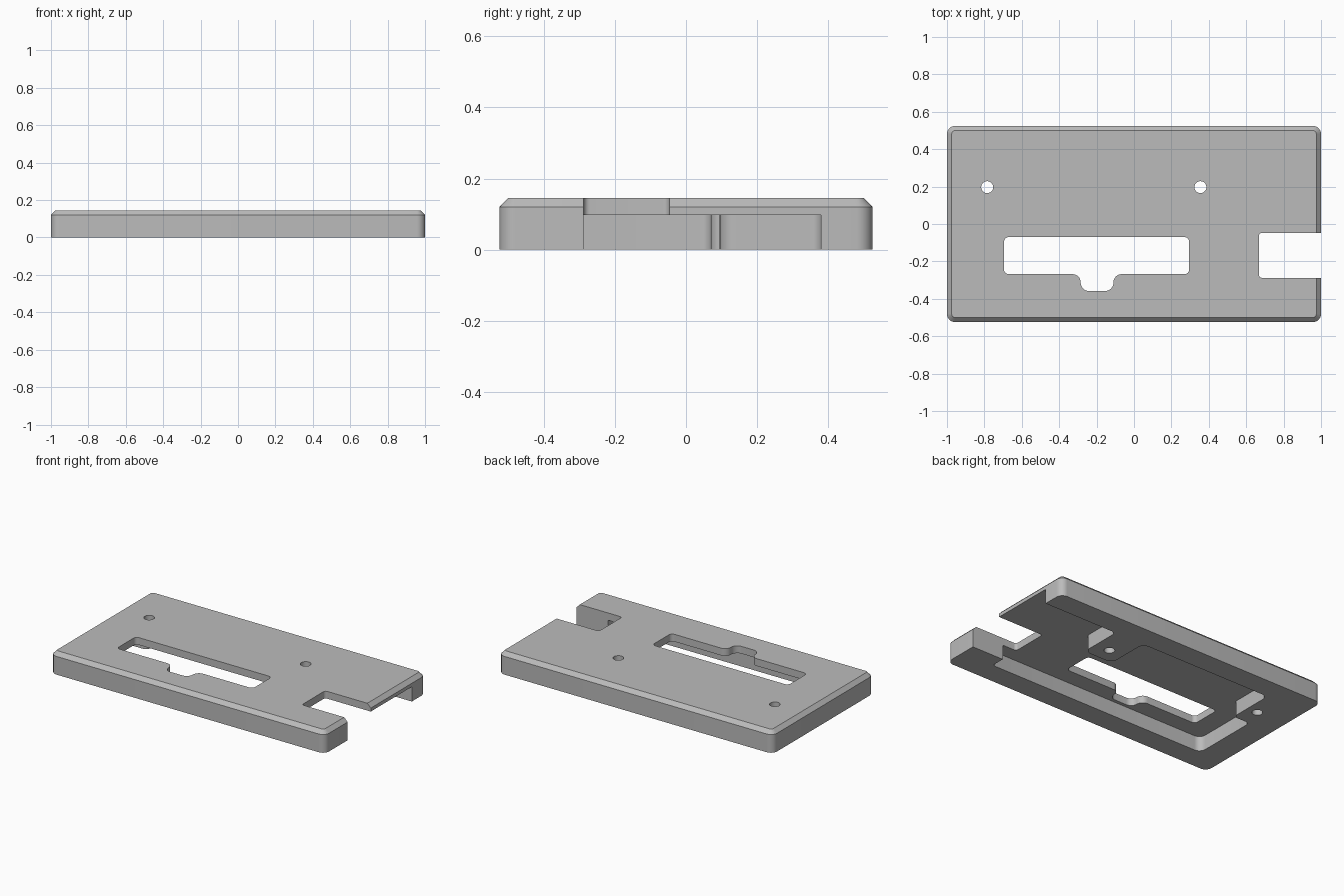
import bpy
import bmesh
import math
from mathutils import Vector

if "Cube" in bpy.data.objects:
    bpy.data.objects.remove(bpy.data.objects["Cube"], do_unlink=True)

HEIGHT, CHAMFER, CEILING = 0.145, 0.025, 0.097
SIDE = 0.525                        # half depth of the plate
OPEN_FRONT, OPEN_BACK = -0.288, 0.38    # underside opening in the right edge
NOTCH_BACK, NOTCH_END = -0.047, 0.667   # connector notch
STEP = 0.77                         # where the pocket widens behind the front leg
R = 0.045


def rounded(corners, steps=8):
    """Outline through (x, y, radius) corners; radius 0 keeps a corner sharp."""
    outline = []
    for i, (x, y, r) in enumerate(corners):
        p = Vector((x, y))
        if r == 0:
            outline.append(p)
            continue
        a = (Vector(corners[i - 1][:2]) - p).normalized()
        b = (Vector(corners[(i + 1) % len(corners)][:2]) - p).normalized()
        half = a.angle(b) / 2
        centre = p + (a + b).normalized() * (r / math.sin(half))
        start = p + a * (r / math.tan(half)) - centre
        end = p + b * (r / math.tan(half)) - centre
        first = math.atan2(start.y, start.x)
        sweep = math.remainder(math.atan2(end.y, end.x) - first, math.tau)
        for k in range(steps + 1):
            t = first + sweep * k / steps
            outline.append(centre + Vector((math.cos(t), math.sin(t))) * r)
    return outline


def circle(x, y, r, sides=32):
    return [Vector((x + r * math.cos(k * math.tau / sides),
                    y + r * math.sin(k * math.tau / sides))) for k in range(sides)]


def ring(bm, outline, z):
    return [bm.verts.new((p.x, p.y, z)) for p in outline]


def walls(bm, *layers):
    """Side faces through stacked (outline, z) layers."""
    rings = [ring(bm, outline, z) for outline, z in layers]
    for low, high in zip(rings, rings[1:]):
        for i in range(len(low)):
            bm.faces.new((low[i - 1], low[i], high[i], high[i - 1]))


def cap(bm, z, *outlines):
    """Flat face at height z; outlines after the first are holes."""
    edges = []
    for outline in outlines:
        loop = ring(bm, outline, z)
        edges += [bm.edges.new((loop[i - 1], loop[i])) for i in range(len(loop))]
    bmesh.ops.triangle_fill(bm, edges=edges, use_beauty=True, normal=(0, 0, 1))


def top_outline(inset, radius):
    """Plate outline with the connector notch cut into its right edge."""
    x, y = 1 - inset, SIDE - inset
    return rounded([
        (x, OPEN_BACK, 0), (x, y, radius), (-x, y, radius),
        (-x, -y, radius), (x, -y, radius), (x, OPEN_FRONT, 0),
        (STEP, OPEN_FRONT, 0), (NOTCH_END, OPEN_FRONT, 0.018),
        (NOTCH_END, NOTCH_BACK, 0.018), (x, NOTCH_BACK, 0),
    ])


# Underside pocket edge, stepped around the two screw bosses
pocket = [
    (STEP, OPEN_FRONT, 0), (STEP, -0.38, 0.02),
    (-0.83, -0.38, R), (-0.83, 0.07, 0.03), (-0.71, 0.07, 0.03),
    (-0.71, OPEN_BACK, R), (0.25, OPEN_BACK, R), (0.25, 0.095, R),
    (0.46, 0.095, R), (0.46, OPEN_BACK, 0.03), (1, OPEN_BACK, 0),
]

# Rim and bosses that touch the ground
rim = rounded([(1, OPEN_FRONT, 0)] + pocket + [
    (1, SIDE, R), (-1, SIDE, R), (-1, -SIDE, R), (1, -SIDE, R),
])

# Pocket ceiling, without the connector notch
ceiling = rounded(pocket + [
    (1, NOTCH_BACK, 0), (NOTCH_END, NOTCH_BACK, 0.018), (NOTCH_END, OPEN_FRONT, 0.018),
])

# Display window with a rounded tab on its front edge
window = rounded([
    (-0.695, -0.07, 0.025), (-0.695, -0.268, 0.025), (-0.285, -0.268, 0.044),
    (-0.285, -0.358, 0.044), (-0.11, -0.358, 0.044), (-0.11, -0.268, 0.044),
    (0.295, -0.268, 0.025), (0.295, -0.07, 0.025),
])

screw_holes = [circle(x, 0.197, 0.032) for x in (-0.785, 0.355)]
upper, top = top_outline(0, R), top_outline(CHAMFER, 0.02)

# Assemble the walls and flat faces into one closed shell
bm = bmesh.new()
walls(bm, (rim, 0), (rim, CEILING))
walls(bm, (upper, CEILING), (upper, HEIGHT - CHAMFER), (top, HEIGHT))
walls(bm, (window, CEILING), (window, HEIGHT))
for hole in screw_holes:
    walls(bm, (hole, 0), (hole, HEIGHT))
cap(bm, 0, rim, *screw_holes)
cap(bm, CEILING, ceiling, window)
cap(bm, HEIGHT, top, window, *screw_holes)
bmesh.ops.remove_doubles(bm, verts=bm.verts, dist=0.00002)
bmesh.ops.recalc_face_normals(bm, faces=bm.faces)

mesh = bpy.data.meshes.new("cover_plate")
bm.to_mesh(mesh)
bm.free()
plate = bpy.data.objects.new("cover_plate", mesh)
bpy.context.scene.collection.objects.link(plate)

# Plain grey finish
grey = bpy.data.materials.new("plain grey")
grey.use_nodes = True
colour = (0.5, 0.5, 0.5, 1)
grey.diffuse_color = colour
grey.node_tree.nodes["Principled BSDF"].inputs["Base Color"].default_value = colour
mesh.materials.append(grey)

# Smooth fillets, sharp edges
bpy.ops.object.select_all(action="DESELECT")
plate.select_set(True)
bpy.context.view_layer.objects.active = plate
bpy.ops.object.shade_smooth_by_angle(angle=math.radians(30))
